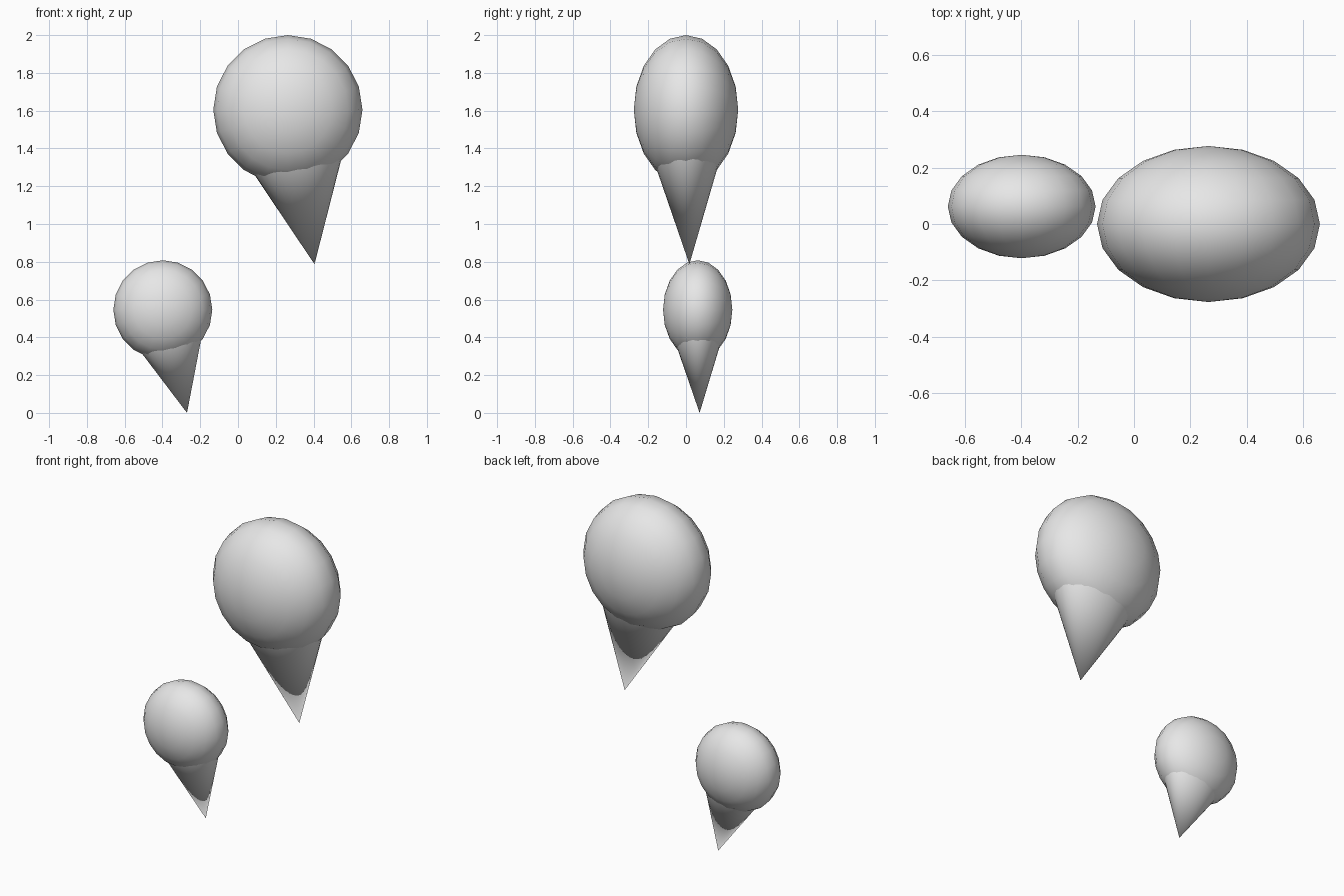
import bpy, math
from mathutils import Vector, Matrix

if "Cube" in bpy.data.objects:
    bpy.data.objects.remove(bpy.data.objects["Cube"])

FLATTEN = 0.70                    # depth of each balloon relative to its width
HALF_ANGLE = math.radians(24.1)   # opening of the pointed tail

grey = bpy.data.materials.new("plain_grey")
grey.diffuse_color = (0.8, 0.8, 0.8, 1)
grey.use_nodes = True
grey.node_tree.nodes["Principled BSDF"].inputs["Base Color"].default_value = grey.diffuse_color


def finish(name, matrix):
    """Name the active mesh, bake its placement, colour and smooth it."""
    ob = bpy.context.object
    ob.name = name
    ob.data.transform(matrix)
    ob.data.materials.append(grey)
    bpy.ops.object.shade_smooth_by_angle(angle=math.radians(50))


def balloon(name, centre, radius, tip):
    place = Matrix.Translation(centre) @ Matrix.Diagonal((1, FLATTEN, 1, 1))

    # flattened ball with its poles facing front and back
    bpy.ops.mesh.primitive_uv_sphere_add(segments=20, ring_count=10, radius=radius)
    finish(name + "_ball", place @ Matrix.Rotation(math.pi / 2, 4, 'X'))

    # pointed tail aimed from the tip to the ball centre, its base sunk in the ball
    tip_local = place.inverted() @ Vector(tip)
    length = tip_local.length * 0.73
    bpy.ops.mesh.primitive_cone_add(vertices=32, depth=length,
                                    radius1=length * math.tan(HALF_ANGLE), radius2=0)
    aim = tip_local.to_track_quat('Z', 'Y').to_matrix().to_4x4()
    shift = Matrix.Translation((0, 0, tip_local.length - length / 2))
    finish(name + "_tail", place @ aim @ shift)


balloon("large_balloon", (0.264, 0.0, 1.605), 0.395, (0.405, 0.018, 0.787))
balloon("small_balloon", (-0.398, 0.062, 0.546), 0.262, (-0.27, 0.072, 0.0))
